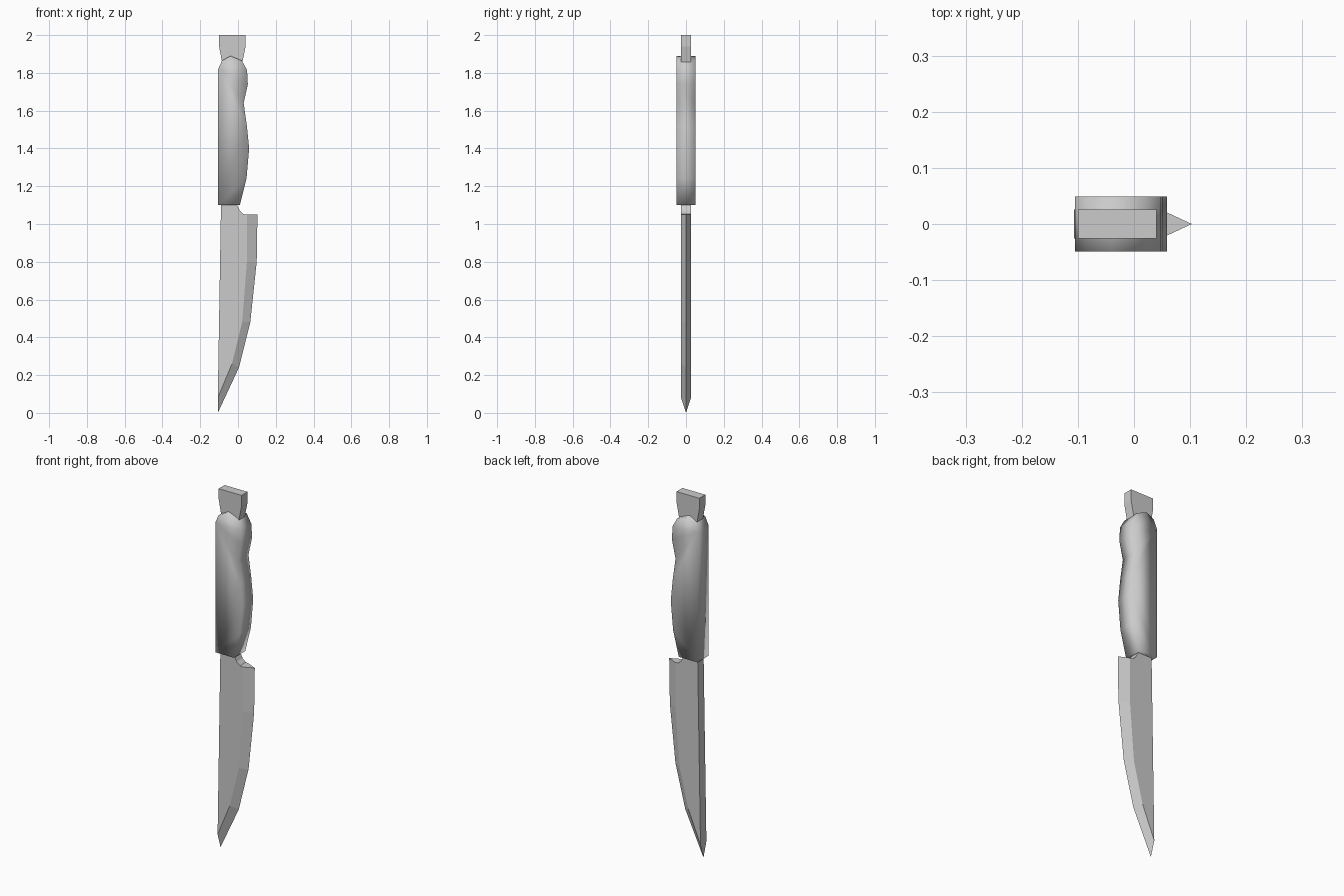
import bpy, bmesh, math

if "Cube" in bpy.data.objects:
    bpy.data.objects.remove(bpy.data.objects["Cube"])


def finish(bm, name, smooth=None):
    bmesh.ops.recalc_face_normals(bm, faces=bm.faces)
    bmesh.ops.triangulate(bm, faces=[f for f in bm.faces if len(f.verts) > 4])
    me = bpy.data.meshes.new(name)
    bm.to_mesh(me)
    bm.free()
    ob = bpy.data.objects.new(name, me)
    bpy.context.collection.objects.link(ob)
    if smooth:
        for p in me.polygons:
            p.use_smooth = True
        bpy.context.view_layer.objects.active = ob
        ob.select_set(True)
        bpy.ops.object.shade_smooth_by_angle(angle=smooth)
        ob.select_set(False)
    return ob


def plates(bm, profile, half):
    """Front and back copies of an x-z outline."""
    sides = [[bm.verts.new((x, y, z)) for x, z in profile] for y in (-half, half)]
    for s in sides:
        bm.faces.new(s)
    return sides


# blade with a full tang running up to the butt
bevel = [(0.047, 1.05), (0.047, 0.8), (0.022, 0.48), (-0.032, 0.26), (-0.107, 0.08)]
edge = [(0.103, 1.05), (0.099, 0.8), (0.065, 0.48), (0.005, 0.24), (-0.107, 0.0)]
tang = [(-0.09, 1.1), (-0.085, 1.86), (-0.1, 1.94), (-0.1, 2.0), (0.04, 2.0),
        (0.04, 1.94), (0.022, 1.85), (-0.005, 1.1), (0.01, 1.07), (0.03, 1.052)]
bm = bmesh.new()
front, back = plates(bm, bevel + tang, 0.026)
sharp = [bm.verts.new((x, 0, z)) for x, z in edge]
n, m = len(front), len(bevel)
for i in range(m - 1):
    for s in (front, back):
        bm.faces.new((s[i], s[i + 1], sharp[i + 1], sharp[i]))
for i in range(m - 1, n):
    j = (i + 1) % n
    bm.faces.new((front[i], front[j], back[j], back[i]))
bm.faces.new((front[0], back[0], sharp[0]))
bm.faces.new((front[m - 1], back[m - 1], sharp[-1]))
finish(bm, "blade")

# contoured grip
grip = [(-0.105, 1.1), (-0.105, 1.82), (-0.085, 1.865), (-0.04, 1.89), (0.02, 1.865),
        (0.048, 1.815), (0.052, 1.74), (0.03, 1.64), (0.047, 1.52), (0.059, 1.4),
        (0.045, 1.24), (0.01, 1.1)]
bm = bmesh.new()
front, back = plates(bm, grip, 0.049)
for i in range(len(grip)):
    j = (i + 1) % len(grip)
    bm.faces.new((front[i], front[j], back[j], back[i]))
finish(bm, "handle", math.radians(95))
